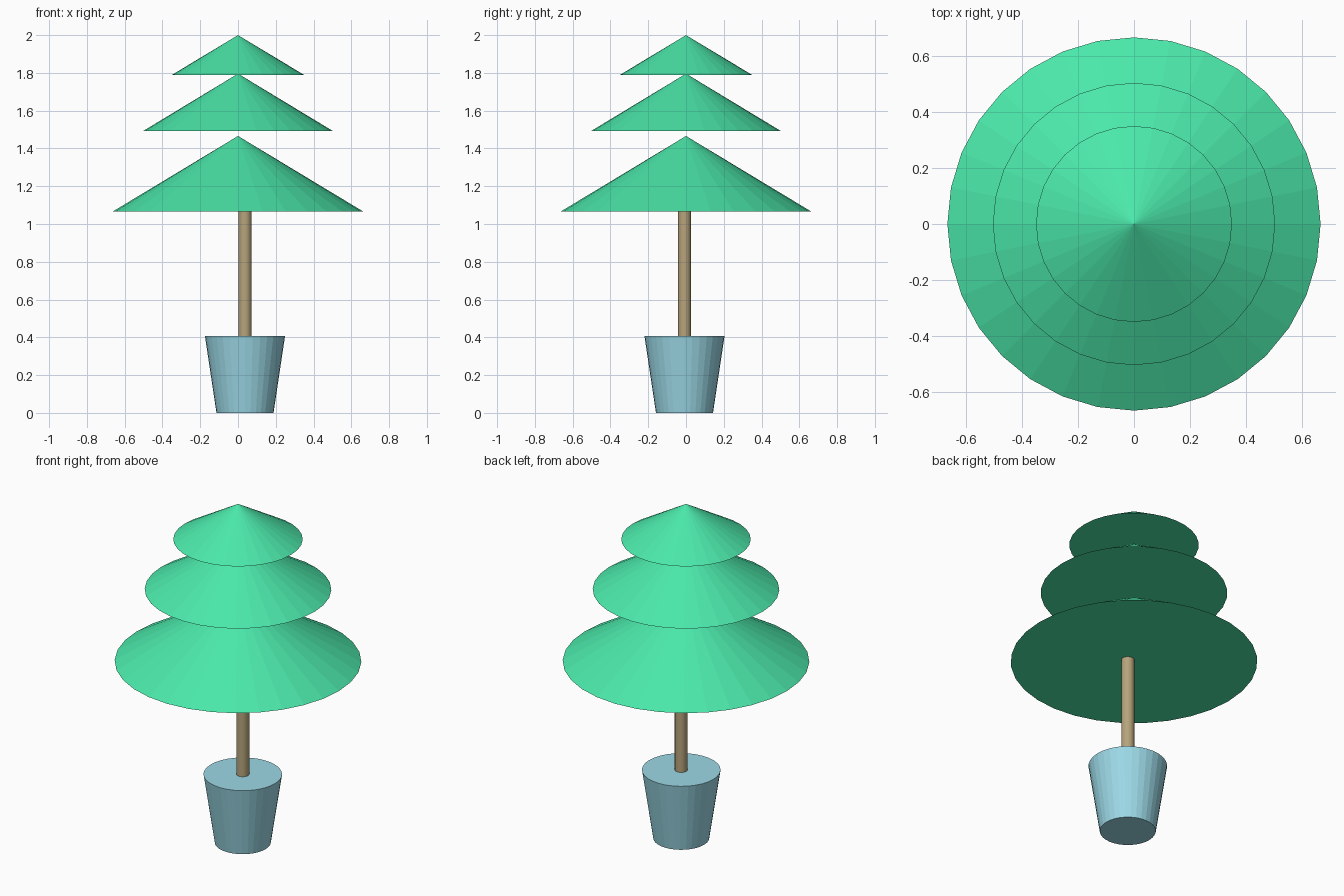
import bpy

if "Cube" in bpy.data.objects:
    bpy.data.objects.remove(bpy.data.objects["Cube"])


def material(name, rgb):
    mat = bpy.data.materials.new(name)
    mat.diffuse_color = (*rgb, 1.0)
    mat.use_nodes = True
    mat.node_tree.nodes["Principled BSDF"].inputs["Base Color"].default_value = mat.diffuse_color
    return mat


def tapered(name, r_bottom, r_top, z0, z1, mat, x=0.0, y=0.0):
    """Flat-shaded 32-sided cone or tapered cylinder between two heights."""
    bpy.ops.mesh.primitive_cone_add(
        vertices=32, radius1=r_bottom, radius2=r_top, depth=z1 - z0,
        location=(x, y, (z0 + z1) / 2))
    obj = bpy.context.object
    obj.name = name
    obj.data.materials.append(mat)
    return obj


green = material("foliage_green", (0.07, 0.80, 0.40))
brown = material("bark_brown", (0.47, 0.37, 0.20))
blue = material("pot_blue", (0.33, 0.69, 0.79))

# Pot and trunk sit slightly off the foliage axis
PX, PY = 0.037, -0.008
tapered("pot", 0.151, 0.212, 0.0, 0.406, blue, PX, PY)
tapered("trunk", 0.035, 0.035, 0.36, 1.12, brown, PX, PY)

# Three separate foliage cones
for name, radius, z0, z1 in (
        ("lower_foliage", 0.665, 1.065, 1.466),
        ("middle_foliage", 0.503, 1.492, 1.796),
        ("upper_foliage", 0.349, 1.79, 2.0)):
    tapered(name, radius, 0.0, z0, z1, green)
